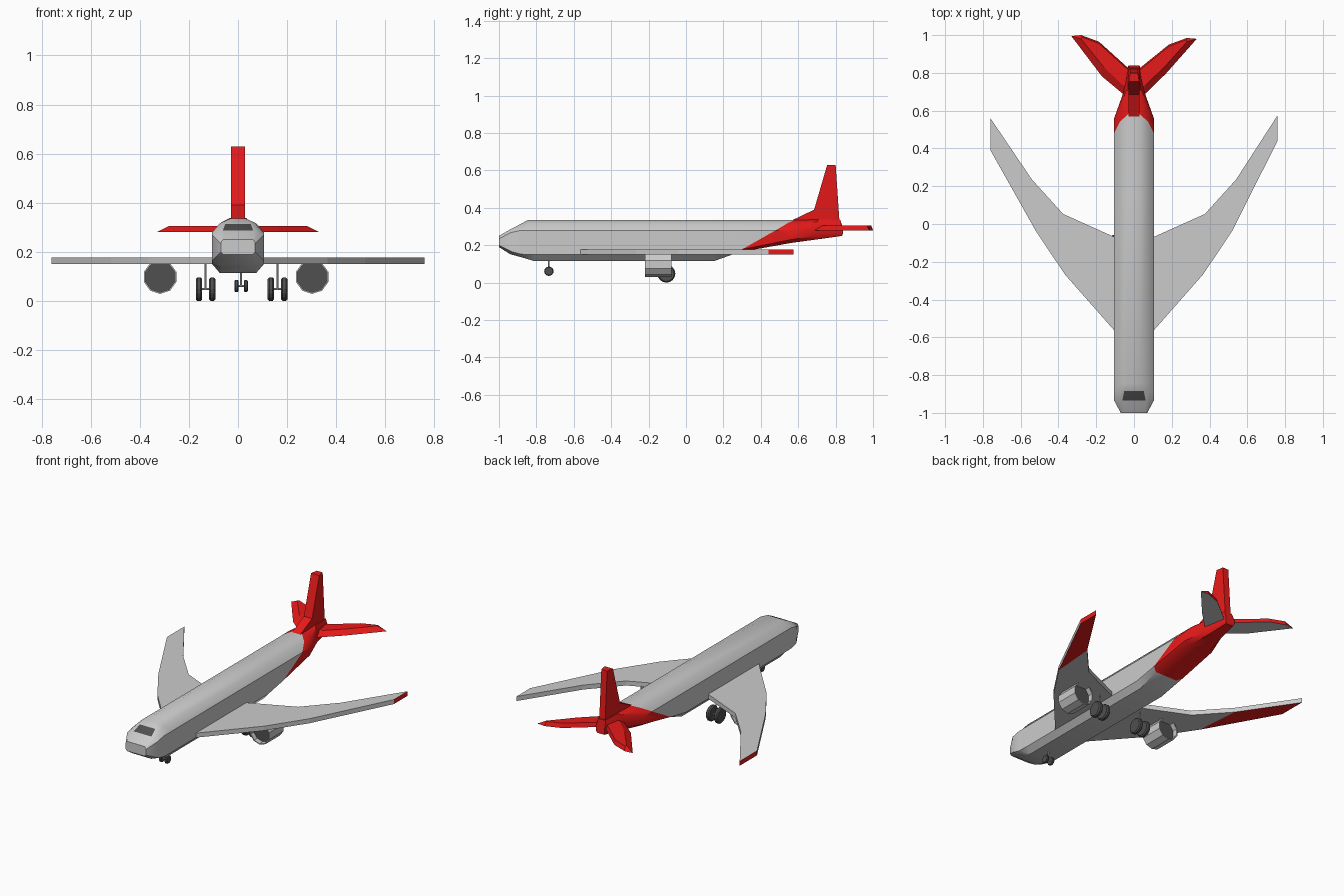
import bpy, bmesh, math
from mathutils import Matrix

if "Cube" in bpy.data.objects:
    bpy.data.objects.remove(bpy.data.objects["Cube"])


def material(name, rgb):
    m = bpy.data.materials.new(name)
    m.diffuse_color = (*rgb, 1)
    m.use_nodes = True
    m.node_tree.nodes["Principled BSDF"].inputs["Base Color"].default_value = m.diffuse_color
    return m


GREY = material("grey", (0.8, 0.8, 0.8))
RED = material("red", (0.8, 0.01, 0.01))
DARK = material("dark", (0.08, 0.08, 0.08))


def finish(bm, name, mats=(), paint=None, smooth=False):
    bmesh.ops.recalc_face_normals(bm, faces=bm.faces[:])
    if paint:
        for f in bm.faces:
            f.material_index = paint(f)
    me = bpy.data.meshes.new(name)
    bm.to_mesh(me)
    bm.free()
    for m in mats:
        me.materials.append(m)
    ob = bpy.data.objects.new(name, me)
    bpy.context.collection.objects.link(ob)
    if smooth:
        bpy.ops.object.select_all(action='DESELECT')
        ob.select_set(True)
        bpy.context.view_layer.objects.active = ob
        bpy.ops.object.shade_smooth_by_angle(angle=math.radians(32))
    return ob


def loft(bm, rings):
    """Bridge equal-length closed rings and cap both ends."""
    vs = [[bm.verts.new(p) for p in r] for r in rings]
    n = len(vs[0])
    bands = []
    for a, b in zip(vs, vs[1:]):
        bands.append([bm.faces.new((a[i], a[(i + 1) % n], b[(i + 1) % n], b[i]))
                      for i in range(n)])
    bm.faces.new(vs[0])
    bm.faces.new(vs[-1])
    return bands


def cylinder(bm, r, length, loc, axis, sides):
    rot = Matrix.Rotation(math.pi / 2, 4, axis) if axis != 'Z' else Matrix()
    return bmesh.ops.create_cone(bm, cap_ends=True, segments=sides, radius1=r, radius2=r,
                                 depth=length, matrix=Matrix.Translation(loc) @ rot)


# Fuselage: half cross-sections (x, y, z) from the roof down to the belly
def full_ring(half):
    return half + [(-x, y, z) for x, y, z in reversed(half)]


nose = [
    [(.06, -1, .25), (.066, -1, .245), (.07, -1, .235), (.07, -1, .20), (.06, -1, .19)],
    [(.062, -.935, .287), (.082, -.938, .28), (.105, -.935, .268), (.105, -.93, .165), (.065, -.94, .152)],
    [(.052, -.885, .313), (.078, -.885, .304), (.105, -.88, .28), (.105, -.88, .152), (.07, -.87, .133)],
    [(.033, -.845, .335), (.075, -.84, .316), (.105, -.81, .28), (.105, -.81, .15), (.075, -.81, .115)],
    [(.033, .15, .335), (.075, .15, .316), (.105, .15, .28), (.105, .15, .15), (.075, .15, .115)],
    [(.033, .58, .335), (.075, .54, .316), (.105, .48, .28), (.105, .30, .178), (.075, .28, .162)],
]
tail = [
    nose[-1],
    [(.033, .62, .335), (.075, .60, .316), (.105, .56, .28), (.10, .56, .23), (.07, .56, .212)],
    [(.033, .71, .338), (.045, .70, .325), (.055, .70, .30), (.055, .70, .25), (.042, .70, .231)],
    [(.025, .825, .335), (.028, .83, .31), (.03, .84, .29), (.03, .84, .265), (.025, .835, .25)],
]
bm = bmesh.new()
bands = loft(bm, [full_ring(r) for r in nose + tail[1:]])
red_faces = {f for band in bands[5:] for f in band} | {bm.faces[:][-1]} if bm.faces.ensure_lookup_table() is None else set()
windscreen = bands[1][9]
finish(bm, "fuselage", (GREY, RED, DARK),
       lambda f: 2 if f == windscreen else int(f in red_faces), smooth=True)

# Tail fin: side profile (y, z) with a thick front edge and thinner rear edge
fin = [(.56, .33, .028), (.685, .39, .028), (.755, .63, .028),
       (.80, .63, .02), (.82, .335, .02), (.80, .30, .02), (.62, .30, .028)]
bm = bmesh.new()
loft(bm, [[(s * x, y, z) for y, z, x in fin] for s in (-1, 1)])
finish(bm, "tail_fin", (RED,))


# Wings: swept flat slabs with red ends and red outer undersides
def wing(name, s, tip_front, tip_back):
    front = [(.09, -.58), (.365, -.268), (.518, -.04), (.76, tip_front)]
    back = [(.09, -.075), (.375, .053), (.54, .235), (.76, tip_back)]
    bm = bmesh.new()
    loft(bm, [[(s * x0, y0, .15), (s * x1, y1, .15), (s * x1, y1, .178), (s * x0, y0, .178)]
              for (x0, y0), (x1, y1) in zip(front, back)])

    def paint(f):
        c = f.calc_center_median()
        outer_under = f.normal.z < -.9 and abs(c.x) > .53
        return int(outer_under or abs(c.x) > .755)
    finish(bm, name, (GREY, RED), paint)


wing("right_wing", 1, .44, .575)
wing("left_wing", -1, .39, .56)


# Tailplanes: chamfered slabs, red on top and grey underneath
def tailplane(name, s, dy):
    low = [(.02, .67), (.06, .69), (.17, .797 - dy), (.332, .98 + dy),
           (.28, .985 + dy), (.185, .95 + dy), (.03, .825)]
    high = [(.02, .72), (.06, .735), (.16, .83), (.28, .965 + dy),
            (.275, .975 + dy), (.185, .94 + dy), (.03, .815)]
    bm = bmesh.new()
    loft(bm, [[(s * x, y, z) for x, y in pts] for pts, z in ((low, .28), (high, .306))])
    finish(bm, name, (GREY, RED), lambda f: int(f.normal.z > -.9))


tailplane("right_tailplane", 1, .0)
tailplane("left_tailplane", -1, .015)

# Engines: ten-sided pods with recessed dark fan discs at both ends
for name, x in (("right_engine", .302), ("left_engine", -.317)):
    bm = bmesh.new()
    cylinder(bm, .069, .143, (x, -.149, .098), 'X', 10)
    ends = [f for f in bm.faces if len(f.verts) == 10]
    bmesh.ops.inset_region(bm, faces=ends, thickness=.006)
    for f in ends:
        step = -.03 if f.calc_center_median().y < -.149 else .03
        disc = bmesh.ops.extrude_discrete_faces(bm, faces=[f])["faces"][0]
        for v in disc.verts:
            v.co.y -= step
    finish(bm, name, (GREY, DARK),
           lambda f: int(len(f.verts) == 10))


# Landing gear: strut, axle and a pair of wheels
def gear(name, x, y, z, r, width, gap, top):
    bm = bmesh.new()
    cylinder(bm, .004, top - z, (x, y, (top + z) / 2), 'Z', 8)
    cylinder(bm, .004, 2 * gap, (x, y, z), 'Y', 8)
    finish(bm, name + "_strut")
    for side, s in (("left", -1), ("right", 1)):
        bm = bmesh.new()
        wheel = cylinder(bm, r, width, (x + s * gap, y, z), 'Y', 16)
        rims = [e for e in bm.edges if any(len(f.verts) > 4 for f in e.link_faces)]
        bmesh.ops.bevel(bm, geom=rims, offset=width * .25, segments=1, affect='EDGES')
        finish(bm, f"{name}_{side}_wheel", (DARK,))


gear("right_main_gear", .161, -.105, .048, .048, .026, .027, .16)
gear("left_main_gear", -.132, -.105, .048, .048, .026, .027, .16)
gear("nose_gear", .013, -.733, .061, .025, .016, .019, .125)
